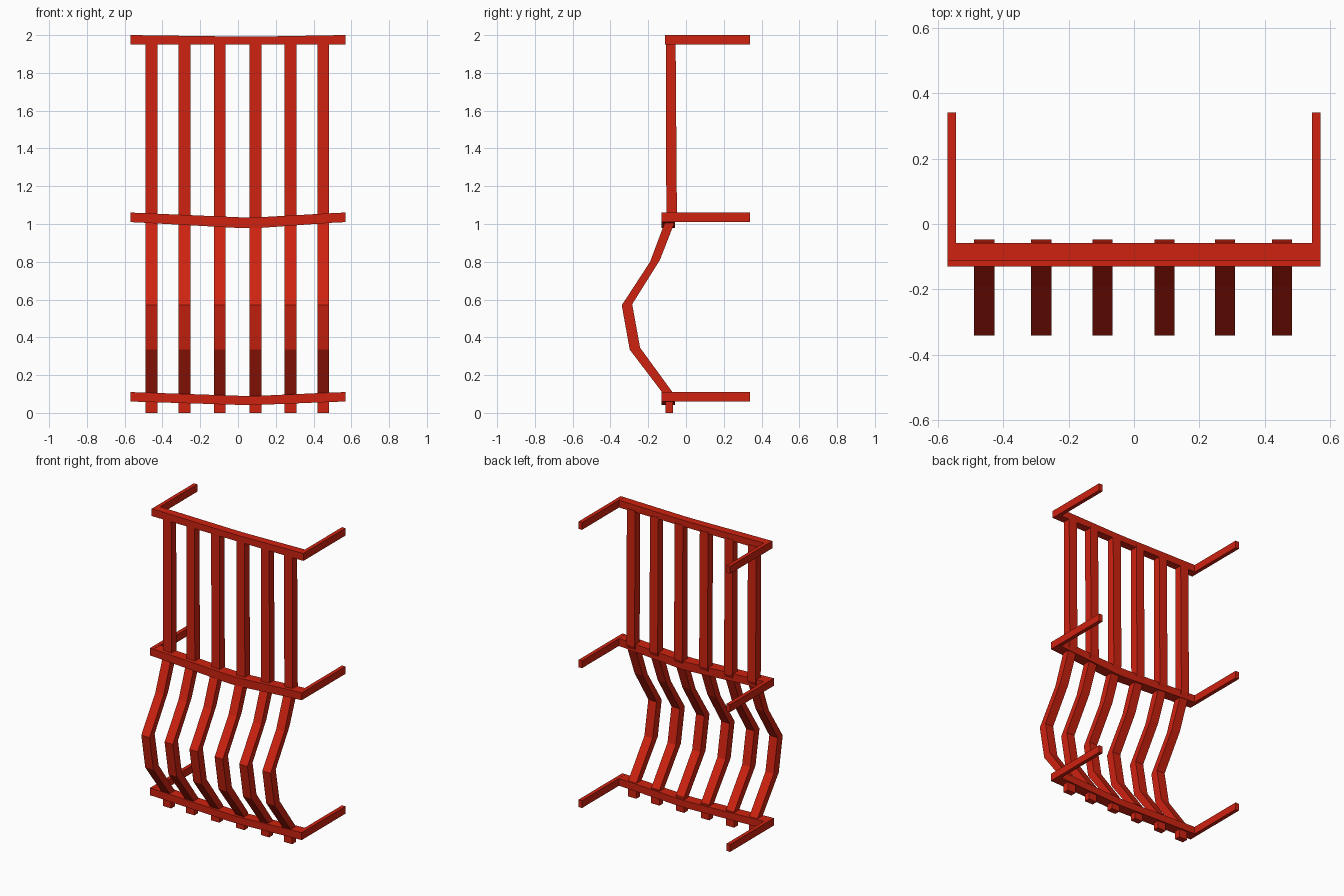
import bpy

cube = bpy.data.objects.get("Cube")
if cube:
    bpy.data.objects.remove(cube, do_unlink=True)

red = bpy.data.materials.new("red paint")
red.use_nodes = True
colour = (0.62, 0.016, 0.005, 1)
red.diffuse_color = colour
red.node_tree.nodes["Principled BSDF"].inputs["Base Color"].default_value = colour


def sweep(name, sections):
    """Join a row of four-cornered sections into a closed flat-faced bar."""
    verts = [corner for section in sections for corner in section]
    faces = [(3, 2, 1, 0)]
    for i in range(len(sections) - 1):
        for k in range(4):
            n = (k + 1) % 4
            faces.append((4 * i + k, 4 * i + n, 4 * i + 4 + n, 4 * i + 4 + k))
    last = 4 * (len(sections) - 1)
    faces.append(tuple(last + k for k in range(4)))
    mesh = bpy.data.meshes.new(name)
    mesh.from_pydata(verts, [], faces)
    mesh.materials.append(red)
    obj = bpy.data.objects.new(name, mesh)
    bpy.context.collection.objects.link(obj)
    return obj


# Bent upright bars: front y, front z, back y, back z from bottom to top
bar_profile = [
    (-0.108, 0.0, -0.068, 0.0),
    (-0.108, 0.085, -0.068, 0.105),
    (-0.298, 0.335, -0.243, 0.345),
    (-0.34, 0.57, -0.285, 0.575),
    (-0.19, 0.80, -0.138, 0.81),
    (-0.104, 1.03, -0.048, 1.04),
    (-0.107, 1.96, -0.055, 1.96),
]
for x in (-0.458, -0.283, -0.096, 0.093, 0.278, 0.452):
    l, r = x - 0.031, x + 0.031
    sweep("upright_bar", [
        [(l, fy, fz), (r, fy, fz), (r, by, bz), (l, by, bz)]
        for fy, fz, by, bz in bar_profile])


# Cross rails that sag at the middle, each with two wall arms
def rail(name, bottom, top, front, sag_bottom, sag_top):
    back = -0.058
    sections = []
    for x, sag in ((-0.57, 0), (-0.5, 0.1), (0.02, 1), (0.1, 1), (0.5, 0.1), (0.57, 0)):
        b, t = bottom - sag * sag_bottom, top - sag * sag_top
        sections.append([(x, front, b), (x, back, b), (x, back, t), (x, front, t)])
    sweep(name + "_rail", sections)
    for side, s in (("right", -1), ("left", 1)):
        x0, x1 = sorted((s * 0.544, s * 0.57))
        sweep(f"{name}_{side}_arm", [
            [(x0, y, bottom), (x0, y, top), (x1, y, top), (x1, y, bottom)]
            for y in (front, 0.34)])


rail("lower", 0.06, 0.11, -0.13, 0.018, 0.02)
rail("middle", 1.01, 1.06, -0.13, 0.032, 0.025)
rail("upper", 1.95, 2.0, -0.112, 0.0, 0.008)

# Make every face point outward
import bmesh
for obj in bpy.context.collection.objects:
    if obj.type == "MESH" and obj.data.materials and obj.data.materials[0] == red:
        bm = bmesh.new()
        bm.from_mesh(obj.data)
        bmesh.ops.recalc_face_normals(bm, faces=bm.faces)
        bm.to_mesh(obj.data)
        bm.free()
